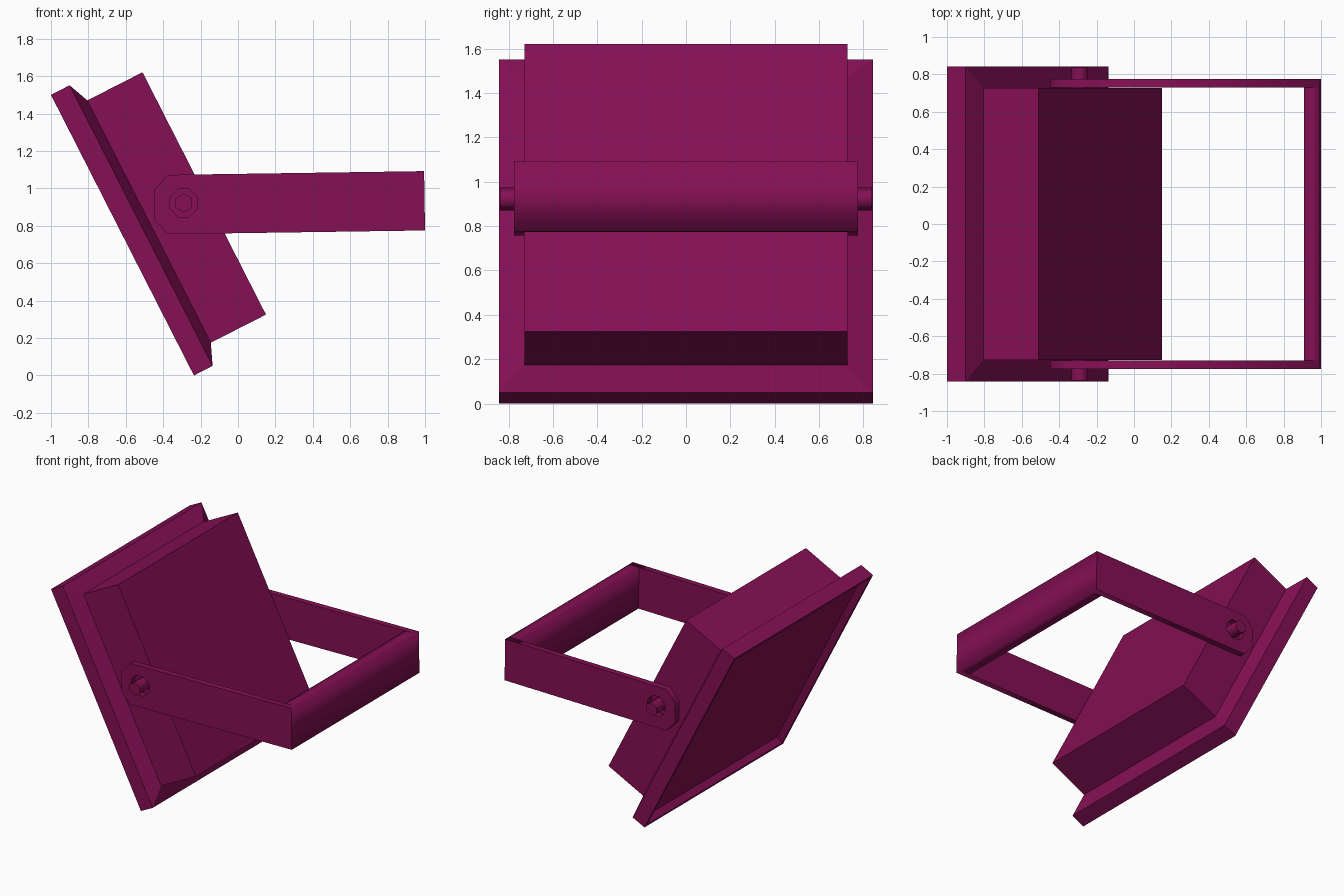
import bpy, bmesh, math

if "Cube" in bpy.data.objects:
    bpy.data.objects.remove(bpy.data.objects["Cube"])

mat = bpy.data.materials.new("plum_paint")
mat.diffuse_color = (0.235, 0.005, 0.09, 1)
mat.use_nodes = True
mat.node_tree.nodes["Principled BSDF"].inputs["Base Color"].default_value = mat.diffuse_color


def finish(ob):
    ob.data.materials.clear()
    ob.data.materials.append(mat)


def square_loft(name, rings):
    """Loft square rings given as (half width, height), capped at both ends."""
    bm = bmesh.new()
    loops = [[bm.verts.new((sx * h, sy * h, z))
              for sx, sy in ((-1, -1), (1, -1), (1, 1), (-1, 1))] for h, z in rings]
    for a, b in zip(loops, loops[1:]):
        for i in range(4):
            j = (i + 1) % 4
            bm.faces.new((a[i], a[j], b[j], b[i]))
    bm.faces.new(loops[0][::-1])
    bm.faces.new(loops[-1])
    bmesh.ops.recalc_face_normals(bm, faces=bm.faces)
    me = bpy.data.meshes.new(name)
    bm.to_mesh(me)
    bm.free()
    ob = bpy.data.objects.new(name, me)
    bpy.context.collection.objects.link(ob)
    finish(ob)
    return ob


def plate(name, outlines, y0, y1):
    """Extrude x-z outlines along y; inner outlines become holes."""
    cu = bpy.data.curves.new(name, 'CURVE')
    cu.dimensions = '2D'
    cu.fill_mode = 'BOTH'
    cu.extrude = abs(y1 - y0) / 2
    for pts in outlines:
        sp = cu.splines.new('POLY')
        sp.points.add(len(pts) - 1)
        for p, (x, z) in zip(sp.points, pts):
            p.co = (x, z, 0, 1)
        sp.use_cyclic_u = True
    ob = bpy.data.objects.new(name, cu)
    bpy.context.collection.objects.link(ob)
    ob.location.y = (y0 + y1) / 2
    ob.rotation_euler.x = math.pi / 2
    bpy.ops.object.select_all(action='DESELECT')
    ob.select_set(True)
    bpy.context.view_layer.objects.active = ob
    bpy.ops.object.convert(target='MESH')
    finish(bpy.context.object)


def ngon(n, r, cx, cz, turn):
    return [(cx + r * math.cos(turn + math.tau * i / n),
             cz + r * math.sin(turn + math.tau * i / n)) for i in range(n)]


# Tilted lamp housing: recessed front, rim, sloped shoulder, rear box
housing = square_loft("lamp_housing", [
    (0.80, 0.05), (0.82, 0), (0.842, 0), (0.842, 0.112), (0.727, 0.16), (0.727, 0.491)])
housing.location = (-0.618, 0, 0.75)
housing.rotation_euler.y = math.radians(63)

# Bracket arms with bolt holes, and the bolts
arm = [(-0.45, 0.835), (-0.375, 0.755), (1.0, 0.775), (0.995, 1.092),
       (-0.375, 1.072), (-0.45, 0.99)]
hole = ngon(8, 0.08, -0.29, 0.922, math.pi / 8)
bolt = ngon(6, 0.051, -0.29, 0.922, math.pi / 2)
for side, label in ((-1, "near"), (1, "far")):
    plate("bracket_arm_" + label, [arm, hole], side * 0.729, side * 0.775)
    plate("bolt_" + label, [bolt], side * 0.70, side * 0.838)

# Bracket crossbar joining the arms
plate("bracket_crossbar", [[(0.915, 0.774), (1.0, 0.775), (0.995, 1.092), (0.91, 1.091)]],
      -0.729, 0.729)
